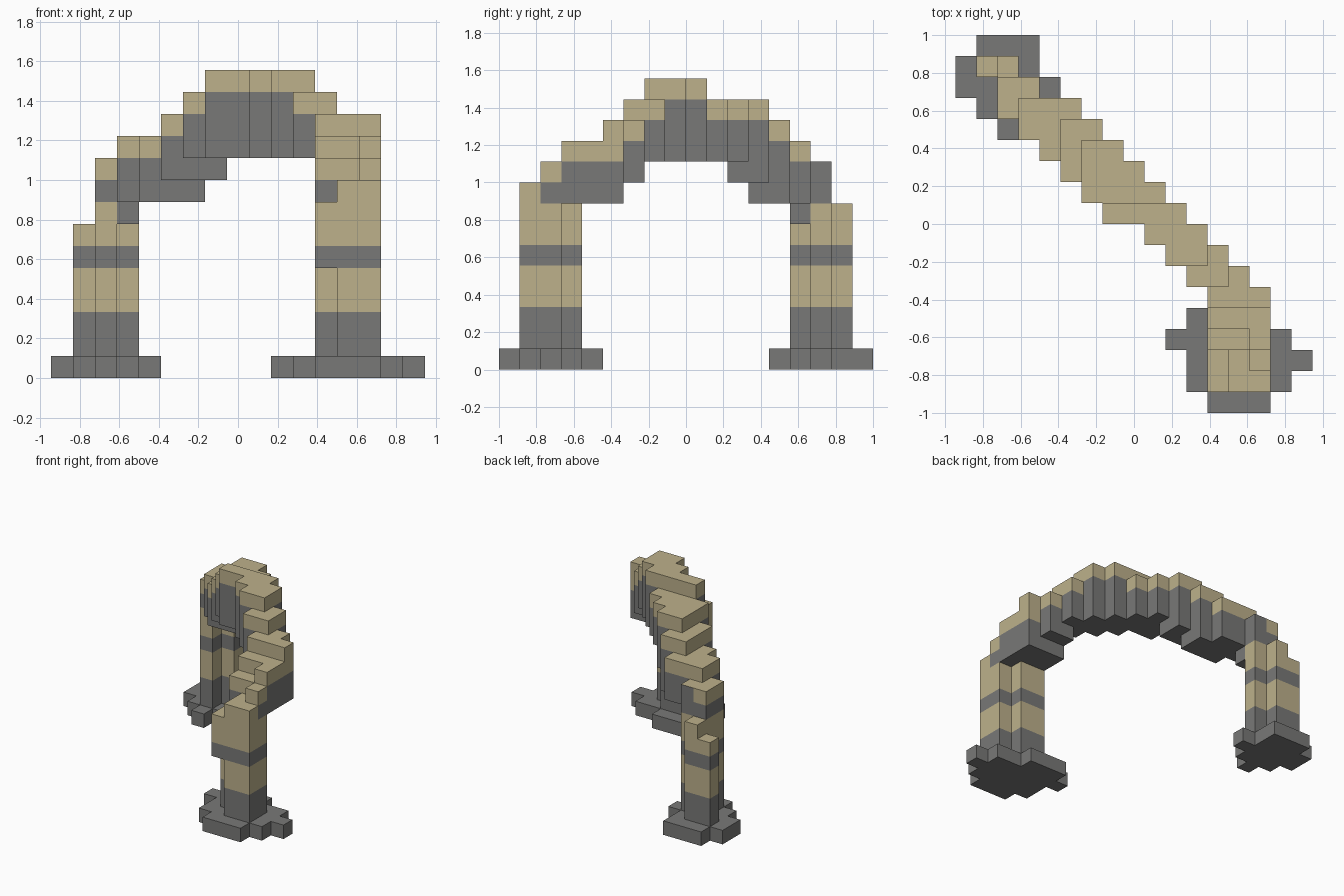
import bpy
import bmesh
from mathutils import Vector

# Remove the default cube
default_cube = bpy.data.objects.get("Cube")
if default_cube:
    bpy.data.objects.remove(default_cube, do_unlink=True)

UNIT = 1 / 9
CENTRE = Vector((8.5, 9, 0))


def make_material(name, colour):
    material = bpy.data.materials.new(name)
    material.use_nodes = True
    rgba = (*colour, 1)
    material.diffuse_color = rgba
    material.node_tree.nodes["Principled BSDF"].inputs["Base Color"].default_value = rgba
    return material


GREY, TAN = range(2)
materials = [make_material("dark_grey_stone", (0.19, 0.19, 0.185)),
             make_material("sandy_tan", (0.51, 0.44, 0.26))]

# Each part maps a block position to its colour
parts = {name: {} for name in ("front_base", "back_base", "front_leg", "back_leg", "arch")}


def add_base(name, rows):
    for y, (first, last) in rows.items():
        for x in range(first, last + 1):
            parts[name][x, y, 0] = GREY


def add_column(name, x, y, bottom, top, tan_layers=1):
    for z in range(bottom, top):
        capped = z >= top - tan_layers
        parts[name][x, y, z] = TAN if capped else GREY


def add_leg_column(name, x, y, top, bottom=1):
    for z in range(bottom, top):
        # Banded shaft, then grey stone with a tan cap
        tan = z in (3, 4, 6, 7) or z == top - 1
        parts[name][x, y, z] = TAN if tan else GREY


# Stepped bases
add_base("front_base", {0: (12, 14), 1: (11, 15), 2: (11, 16), 3: (10, 15), 4: (11, 13)})
add_base("back_base", {13: (2, 2), 14: (1, 3), 15: (0, 4), 16: (0, 3), 17: (1, 3)})

# Front leg, with an overhanging corner
for x, y, top in ((13, 1, 9), (14, 1, 9), (12, 2, 8), (13, 2, 9),
                  (14, 2, 10), (12, 3, 10), (13, 3, 10)):
    add_leg_column("front_leg", x, y, top)
add_leg_column("front_leg", 12, 1, 8, bottom=5)

# Back leg
for x, y, top in ((2, 14, 10), (2, 15, 10), (3, 15, 10), (2, 16, 8), (1, 16, 7)):
    add_leg_column("back_leg", x, y, top)
parts["back_leg"][3, 15, 9] = GREY

# Diagonal arch: the height limits along both axes give its steps
top_x = dict(zip(range(3, 15), (11, 11, 12, 13, 14, 14, 14, 14, 14, 13, 12, 12)))
top_y = dict(zip(range(4, 15), (11, 12, 13, 14, 14, 14, 13, 13, 13, 12, 11)))
bottom_x = dict(zip(range(3, 15), (7, 8, 8, 8, 9, 10, 10, 10, 10, 8, 8, 8)))
bottom_y = dict(zip(range(4, 15), (8, 8, 9, 10, 10, 10, 10, 9, 8, 8, 7)))
first_x = dict(zip(range(4, 15), (12, 12, 11, 10, 9, 7, 6, 5, 4, 3, 3)))
last_x = dict(zip(range(4, 15), (14, 14, 13, 12, 11, 10, 9, 8, 7, 6, 5)))
for y in first_x:
    for x in range(first_x[y], last_x[y] + 1):
        add_column("arch", x, y, max(bottom_x[x], bottom_y[y]),
                   min(top_x[x], top_y[y]), 2 if y == 5 else 1)
add_column("arch", 14, 3, 8, 11)

solid = {block for blocks in parts.values() for block in blocks}


def build_part(name, blocks):
    """Make the exposed faces of the blocks and join flat areas of one colour."""
    bm = bmesh.new()
    for block, colour in blocks.items():
        middle = Vector(block) + Vector((0.5, 0.5, 0.5))
        for axis in range(3):
            for sign in (-1, 1):
                normal = Vector((0, 0, 0))
                normal[axis] = sign
                neighbour = tuple(int(c + n) for c, n in zip(block, normal))
                if neighbour in solid:
                    continue
                u = Vector((0, 0, 0))
                u[(axis + 1) % 3] = 0.5
                v = normal.cross(u)
                face_middle = middle + normal / 2
                corners = [face_middle - u - v, face_middle + u - v,
                           face_middle + u + v, face_middle - u + v]
                face = bm.faces.new([bm.verts.new((c - CENTRE) * UNIT) for c in corners])
                # Tread faces above the bases are tan, undersides grey
                if axis == 2:
                    colour_here = TAN if sign > 0 and block[2] > 0 else GREY
                else:
                    colour_here = colour
                face.material_index = colour_here
    bmesh.ops.remove_doubles(bm, verts=bm.verts, dist=UNIT / 100)
    bmesh.ops.dissolve_limit(bm, angle_limit=0.01, verts=bm.verts, edges=bm.edges,
                             delimit={"MATERIAL"})
    mesh = bpy.data.meshes.new(name)
    bm.to_mesh(mesh)
    bm.free()
    for material in materials:
        mesh.materials.append(material)
    bpy.context.collection.objects.link(bpy.data.objects.new(name, mesh))


for part_name, part_blocks in parts.items():
    build_part(part_name, part_blocks)
